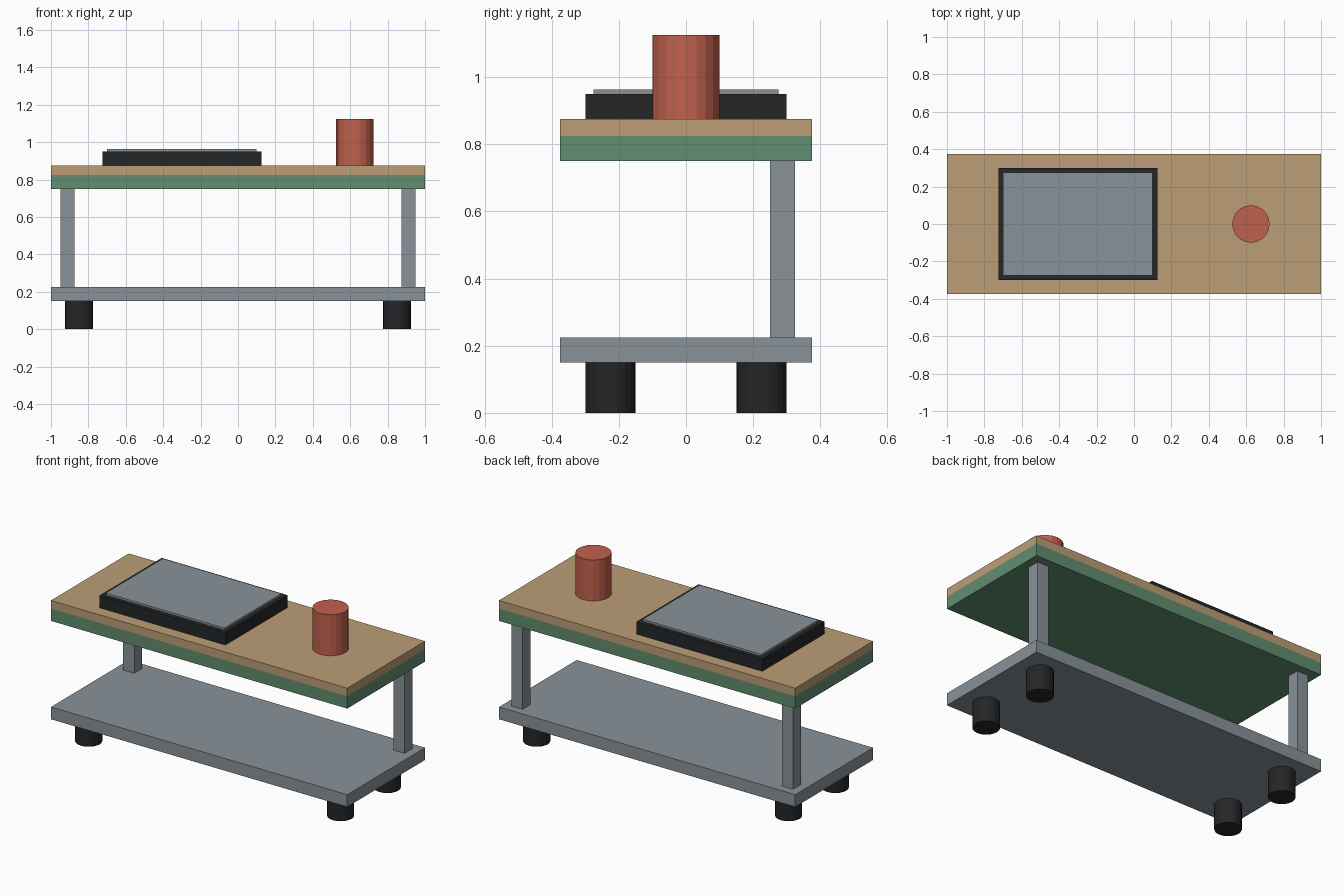
import bpy

if "Cube" in bpy.data.objects:
    bpy.data.objects.remove(bpy.data.objects["Cube"])


def material(name, color):
    mat = bpy.data.materials.new(name)
    mat.diffuse_color = (*color, 1)
    mat.use_nodes = True
    mat.node_tree.nodes["Principled BSDF"].inputs["Base Color"].default_value = mat.diffuse_color
    return mat


GREY = material("grey_metal", (0.25, 0.29, 0.32))
BLACK = material("black", (0.018, 0.019, 0.021))
GREEN = material("green", (0.12, 0.27, 0.16))
WOOD = material("wood", (0.50, 0.34, 0.18))
RED = material("red", (0.53, 0.12, 0.075))


def finish(name, mat):
    obj = bpy.context.object
    obj.name = name
    obj.data.materials.append(mat)
    return obj


def box(name, center, size, z0, z1, mat):
    bpy.ops.mesh.primitive_cube_add(size=1, location=(*center, (z0 + z1) / 2))
    obj = finish(name, mat)
    obj.scale = (*size, z1 - z0)
    bpy.ops.object.transform_apply(location=False, rotation=False, scale=True)
    return obj


def cylinder(name, center, radius, z0, z1, mat):
    bpy.ops.mesh.primitive_cylinder_add(
        vertices=20, radius=radius, depth=z1 - z0,
        location=(*center, (z0 + z1) / 2))
    return finish(name, mat)


# Lower shelf and two-layer table top
box("lower_shelf", (0, 0), (2, 0.75), 0.15, 0.225, GREY)
box("top_frame", (0, 0), (2, 0.75), 0.75, 0.825, GREEN)
box("table_top", (0, 0), (2, 0.75), 0.825, 0.875, WOOD)

# Feet at the four corners, posts along the back edge only
for side, sx in (("left", -1), ("right", 1)):
    box(f"{side}_back_post", (sx * 0.9125, 0.2875), (0.075, 0.075), 0.225, 0.75, GREY)
    for end, sy in (("front", -1), ("back", 1)):
        cylinder(f"{side}_{end}_foot", (sx * 0.85, sy * 0.225), 0.075, 0, 0.15, BLACK)

# Tray with a raised panel
box("tray", (-0.3, 0), (0.85, 0.6), 0.875, 0.95, BLACK)
box("tray_panel", (-0.3, 0), (0.8, 0.55), 0.95, 0.9625, GREY)

# Red canister
cylinder("canister", (0.625, 0), 0.1, 0.875, 1.125, RED)
